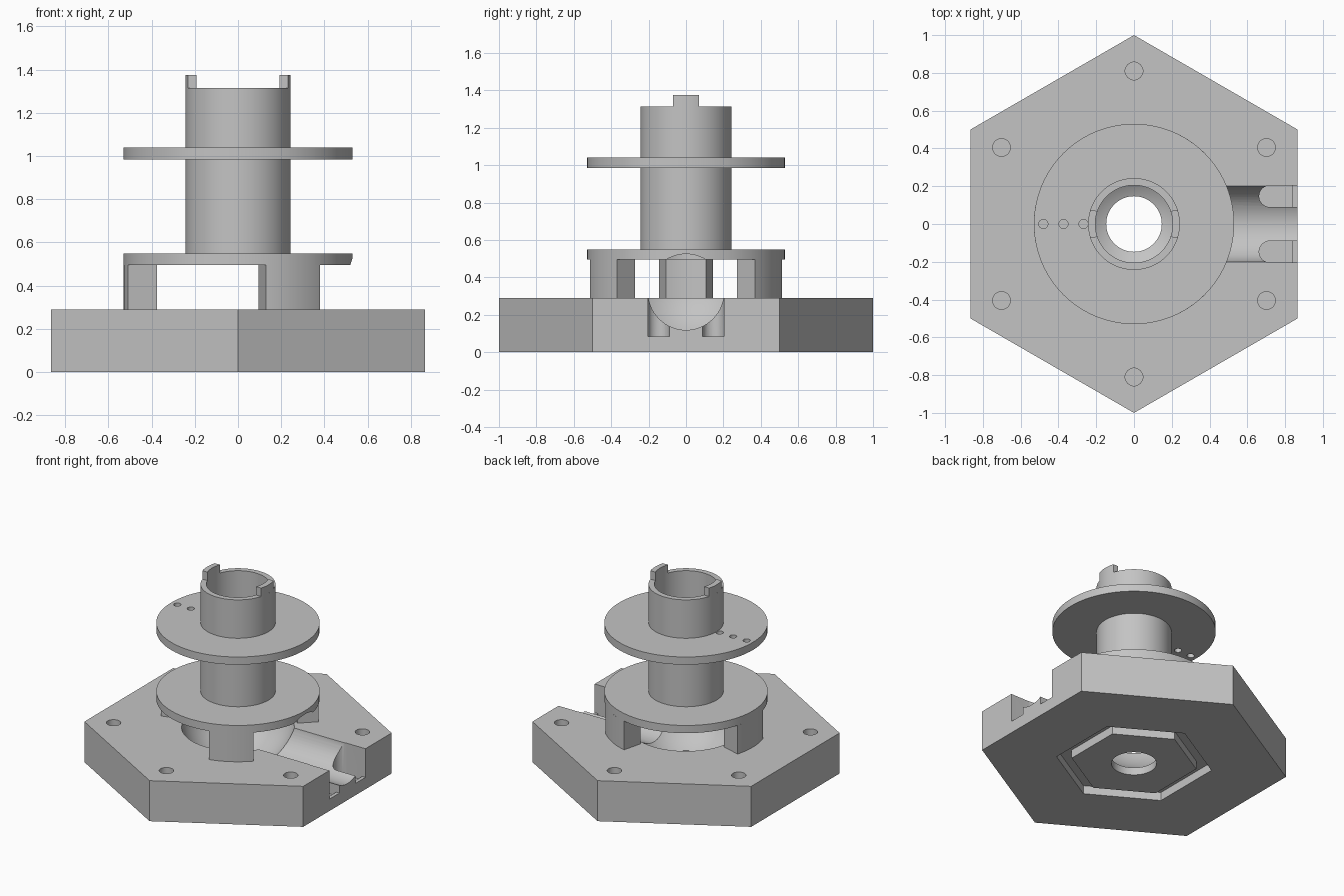
import bpy, bmesh, math
from mathutils import Matrix

if "Cube" in bpy.data.objects:
    bpy.data.objects.remove(bpy.data.objects["Cube"])

grey = bpy.data.materials.new("light_grey")
grey.diffuse_color = (0.55, 0.55, 0.55, 1)
grey.use_nodes = True
grey.node_tree.nodes["Principled BSDF"].inputs["Base Color"].default_value = grey.diffuse_color


def finish(name, bm):
    bmesh.ops.remove_doubles(bm, verts=bm.verts, dist=1e-5)
    bmesh.ops.recalc_face_normals(bm, faces=bm.faces)
    me = bpy.data.meshes.new(name)
    bm.to_mesh(me)
    bm.free()
    me.materials.append(grey)
    ob = bpy.data.objects.new(name, me)
    bpy.context.collection.objects.link(ob)
    return ob


def prism(name, pts, z0, z1):
    """Extrude a flat outline from z0 to z1."""
    bm = bmesh.new()
    f = bm.faces.new([bm.verts.new((x, y, z0)) for x, y in pts])
    r = bmesh.ops.extrude_face_region(bm, geom=[f])
    for v in r["geom"]:
        if isinstance(v, bmesh.types.BMVert):
            v.co.z = z1
    return finish(name, bm)


def arc(r, a0, a1, n, cx=0, cy=0):
    return [(cx + r * math.cos(math.radians(a0 + (a1 - a0) * i / n)),
             cy + r * math.sin(math.radians(a0 + (a1 - a0) * i / n))) for i in range(n + 1)]


def circle(r, n, cx=0, cy=0):
    return arc(r, 0, 360, n, cx, cy)[:-1]


def hexagon(r):
    return arc(r, 30, 330, 5)


def lathe(name, profile, n=96):
    """Revolve a closed (radius, z) profile around z."""
    bm = bmesh.new()
    vs = [bm.verts.new((r, 0, z)) for r, z in profile]
    es = [bm.edges.new((vs[i], vs[(i + 1) % len(vs)])) for i in range(len(vs))]
    bmesh.ops.spin(bm, geom=vs + es, cent=(0, 0, 0), axis=(0, 0, 1),
                   angle=math.tau, steps=n, use_merge=True)
    bmesh.ops.dissolve_degenerate(bm, dist=1e-6, edges=bm.edges)
    return finish(name, bm)


def cut(ob, cutter):
    m = ob.modifiers.new("cut", 'BOOLEAN')
    m.operation, m.solver, m.object = 'DIFFERENCE', 'EXACT', cutter
    bpy.context.view_layer.objects.active = ob
    bpy.ops.object.modifier_apply(modifier=m.name)
    bpy.data.objects.remove(cutter)


def channel_cutter():
    """Horizontal round channel running out towards +x."""
    bm = bmesh.new()
    bmesh.ops.create_cone(bm, cap_ends=True, segments=64, radius1=0.203, radius2=0.203,
                          depth=1.2, matrix=Matrix.Translation((0.6, 0, 0.322))
                          @ Matrix.Rotation(math.pi / 2, 4, 'Y'))
    return finish("channel_cutter", bm)


# Hexagonal base
base = prism("hex_base", hexagon(1.0), 0, 0.29)

# Round bowl with a drain hole, and the side channel
R, C, H = 0.385, 0.41, 0.147
a0 = math.degrees(math.asin(H / R))
bowl = [(r, C - z) for z, r in arc(R, a0, 84, 16)]
cut(base, prism("drain_cutter", circle(H, 64), -0.1, 0.2))
bm = bmesh.new()
bmesh.ops.create_uvsphere(bm, u_segments=96, v_segments=64, radius=R)
bmesh.ops.translate(bm, verts=bm.verts, vec=(0, 0, C))
cut(base, finish("bowl_cutter", bm))
cut(base, channel_cutter())

# Rounded slots on both sides of the channel mouth, with a low lip at the edge
for s in (-1, 1):
    end = arc(0.0575, 90, 270, 20, 0.72, s * 0.147)
    for x, z in ((1.0, 0.085), (0.84, 0.06)):
        pts = end + [(x, s * 0.147 - 0.0575), (x, s * 0.147 + 0.0575)]
        cut(base, prism("slot_cutter", pts, z, 0.5))

# Blind screw holes near the corners
for i in range(6):
    a = math.radians(30 + 60 * i)
    cut(base, prism("screw_cutter",
                    circle(0.047, 32, 0.81 * math.cos(a), 0.81 * math.sin(a)), 0.08, 0.5))

# Hexagonal groove in the underside
groove = prism("groove_cutter", hexagon(0.51), -0.1, 0.06)
cut(groove, prism("groove_island", hexagon(0.41), -0.2, 0.2))
cut(base, groove)

# Hollow spool with two flanges
spool = lathe("spool", [(0.205, 0.495), (0.53, 0.495), (0.53, 0.55), (0.243, 0.55),
                        (0.243, 0.985), (0.53, 0.985), (0.53, 1.04), (0.243, 1.04),
                        (0.243, 1.315), (0.205, 1.315)])
cut(spool, channel_cutter())
for x in (-0.48, -0.373, -0.267):
    cut(spool, prism("thread_hole_cutter", circle(0.024, 24, x), 0.9, 1.1))

# Three curved legs between base and spool
legs = []
for i, mid in enumerate((60, 180, 300)):
    pts = arc(0.53, mid - 15.8, mid + 15.8, 12) + arc(0.39, mid + 15.8, mid - 15.8, 12)
    legs.append(prism("leg_%d" % (i + 1), pts, 0.29, 0.495))

# Two drive tabs on the rim
tabs = []
for side, mid in (("right", 0), ("left", 180)):
    pts = arc(0.243, mid - 16.8, mid + 16.8, 8) + arc(0.205, mid + 20, mid - 20, 8)
    tabs.append(prism("rim_tab_" + side, pts, 1.315, 1.375))

# Smooth the curved walls, keep the edges sharp
bpy.ops.object.select_all(action='DESELECT')
for ob in [base, spool] + legs + tabs:
    ob.select_set(True)
bpy.context.view_layer.objects.active = base
bpy.ops.object.shade_smooth_by_angle(angle=math.radians(30))
